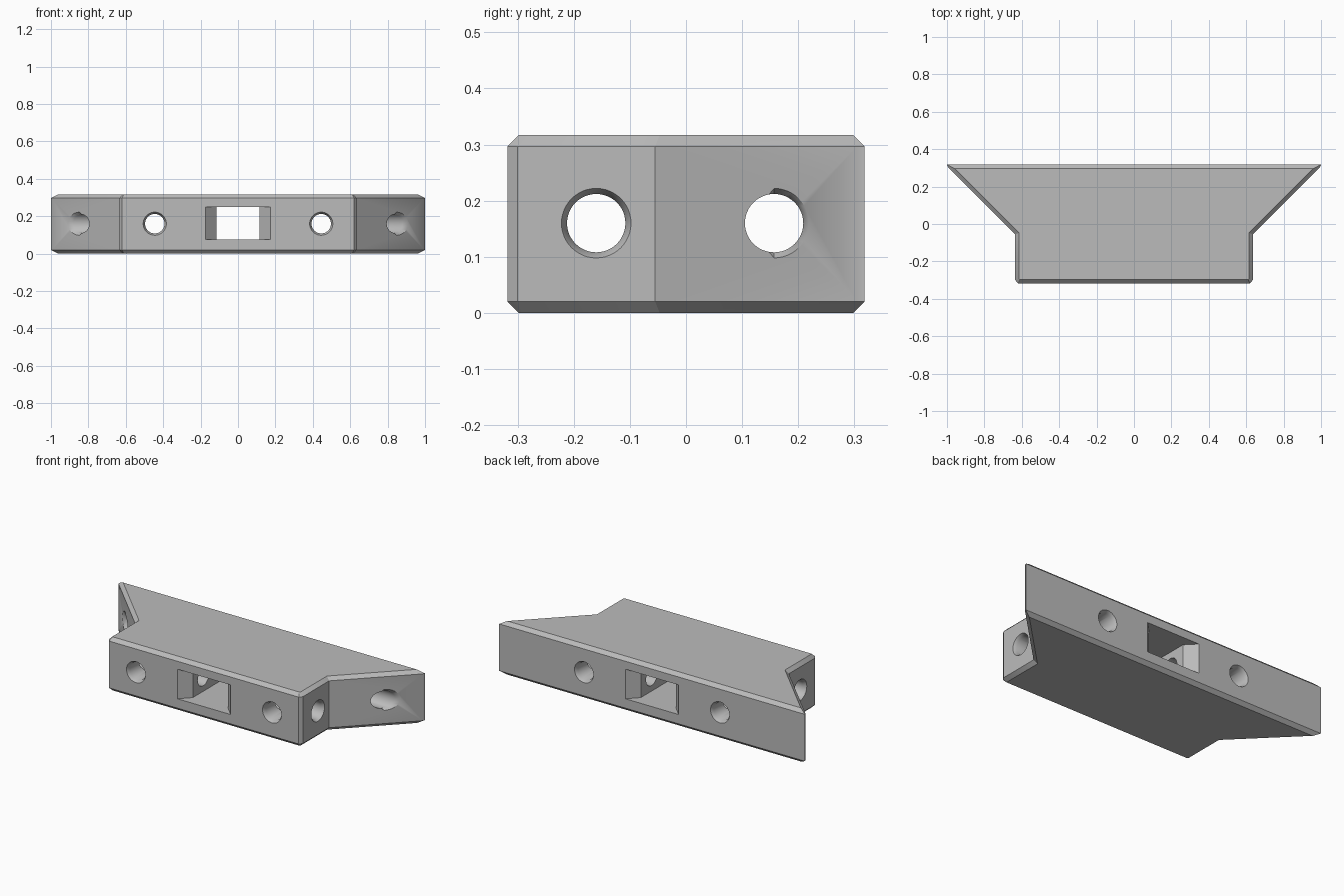
import bpy, bmesh, math

cube = bpy.data.objects.get("Cube")
if cube:
    bpy.data.objects.remove(cube)

HEIGHT, DEPTH, CHAMFER = 0.317, 0.318, 0.02
MID = 0.16

grey = bpy.data.materials.new("grey_plastic")
grey.use_nodes = True
grey.diffuse_color = (0.5, 0.5, 0.5, 1)
grey.node_tree.nodes["Principled BSDF"].inputs["Base Color"].default_value = (0.5, 0.5, 0.5, 1)


def loft(name, rings):
    """Closed solid skinned through rings with equal point counts."""
    bm = bmesh.new()
    loops = [[bm.verts.new(p) for p in ring] for ring in rings]
    for a, b in zip(loops, loops[1:]):
        for i in range(len(a)):
            j = (i + 1) % len(a)
            bm.faces.new((a[i], a[j], b[j], b[i]))
    bm.faces.new(loops[0])
    bm.faces.new(loops[-1])
    bmesh.ops.recalc_face_normals(bm, faces=bm.faces)
    mesh = bpy.data.meshes.new(name)
    bm.to_mesh(mesh)
    bm.free()
    mesh.materials.append(grey)
    obj = bpy.data.objects.new(name, mesh)
    bpy.context.collection.objects.link(obj)
    return obj


def mirrored(half):
    return half + [(-x, y) for x, y in reversed(half)]


def drill(axis, offset, reach, slope=0):
    """Through hole with a countersunk mouth at both ends; slope follows a slanted face."""
    rings = []
    for along, radius in ((-reach - 0.1, 0.062), (-reach, 0.062), (-reach + 0.018, 0.052),
                          (reach - 0.018, 0.052), (reach, 0.062), (reach + 0.1, 0.062)):
        ring = []
        for i in range(48):
            t = math.tau * i / 48
            side = radius * math.cos(t)
            a = along + math.copysign(slope * side, along)
            b = offset + side
            z = MID + radius * math.sin(t)
            ring.append((a, b, z) if axis == "x" else (b, a, z))
        rings.append(ring)
    return loft("hole_cutter", rings)


# Body: wide back, narrow front, chamfered top and bottom rims
outer = mirrored([(0.62, -DEPTH), (0.635, -0.3), (0.635, -0.055), (0.995, 0.305), (1, DEPTH)])
inner = mirrored([(0.61, -0.298), (0.615, -0.293), (0.615, -0.047), (0.955, 0.293), (0.962, 0.298)])
levels = ((inner, 0), (outer, CHAMFER), (outer, HEIGHT - CHAMFER), (inner, HEIGHT))
body = loft("mounting_block", [[(x, y, z) for x, y in pts] for pts, z in levels])

# Holes: two front to back, two across the full width
cutters = [drill("y", s * 0.445, DEPTH) for s in (-1, 1)]
cutters.append(drill("x", -0.16, 0.635))
cutters.append(drill("x", 0.157, 0.847, 1))

# Central slot, flared at the front and back
slot = mirrored([(0.235, -0.38), (0.115, -0.258), (0.115, 0.258), (0.235, 0.38)])
cutters.append(loft("slot_cutter", [[(x, y, z) for x, y in slot] for z in (0.075, 0.25)]))

bpy.context.view_layer.objects.active = body
for cutter in cutters:
    cut = body.modifiers.new("cut", "BOOLEAN")
    cut.object = cutter
    cut.solver = "EXACT"
    bpy.ops.object.modifier_apply(modifier=cut.name)
    bpy.data.objects.remove(cutter)

# Round the hole walls, keep the edges crisp
bpy.ops.object.select_all(action="DESELECT")
body.select_set(True)
bpy.ops.object.shade_smooth_by_angle(angle=math.radians(30))
